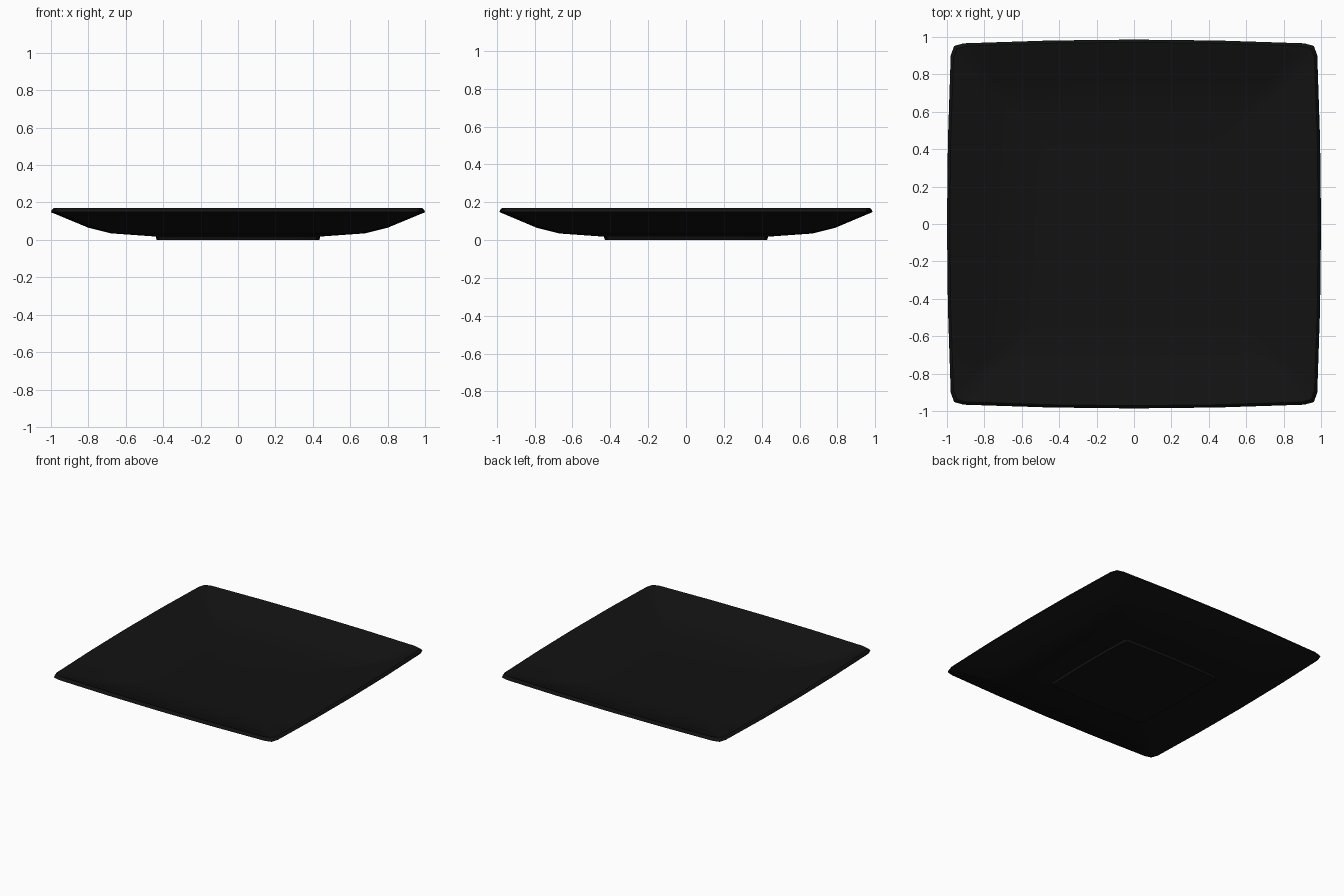
import bpy, bmesh

if "Cube" in bpy.data.objects:
    bpy.data.objects.remove(bpy.data.objects["Cube"])

# Outline of the plate: one quadrant of a softly bowed square, mirrored around
quad = [(1.0, 0.0), (0.995, 0.45), (0.98, 0.90), (0.962, 0.952),
        (0.91, 0.966), (0.45, 0.981), (0.0, 0.986)]
half = quad + [(-x, y) for x, y in reversed(quad[:-1])]
outline = half + [(x, -y) for x, y in reversed(half[1:-1])]

# Section (scale, height): foot, underside, rim, then the dished inside
profile = [(0.435, 0.0), (0.44, 0.018), (0.68, 0.035), (0.80, 0.065),
           (1.0, 0.148), (0.995, 0.162), (0.985, 0.17), (0.97, 0.167),
           (0.80, 0.095), (0.68, 0.065), (0.55, 0.052), (0.42, 0.048)]

bm = bmesh.new()
rings = [[bm.verts.new((x * s, y * s, z)) for x, y in outline] for s, z in profile]
n = len(outline)
for a, b in zip(rings, rings[1:]):
    for i in range(n):
        j = (i + 1) % n
        bm.faces.new((a[i], a[j], b[j], b[i]))
bm.faces.new(rings[0][::-1])
bm.faces.new(rings[-1])
bmesh.ops.recalc_face_normals(bm, faces=bm.faces)

mesh = bpy.data.meshes.new("square_plate")
bm.to_mesh(mesh)
bm.free()
plate = bpy.data.objects.new("square_plate", mesh)
bpy.context.collection.objects.link(plate)

# Black glaze
glaze = bpy.data.materials.new("black_glaze")
glaze.diffuse_color = (0.006, 0.006, 0.006, 1)
glaze.use_nodes = True
glaze.node_tree.nodes["Principled BSDF"].inputs["Base Color"].default_value = glaze.diffuse_color
mesh.materials.append(glaze)

bpy.context.view_layer.objects.active = plate
plate.select_set(True)
bpy.ops.object.shade_smooth_by_angle(angle=0.7)
